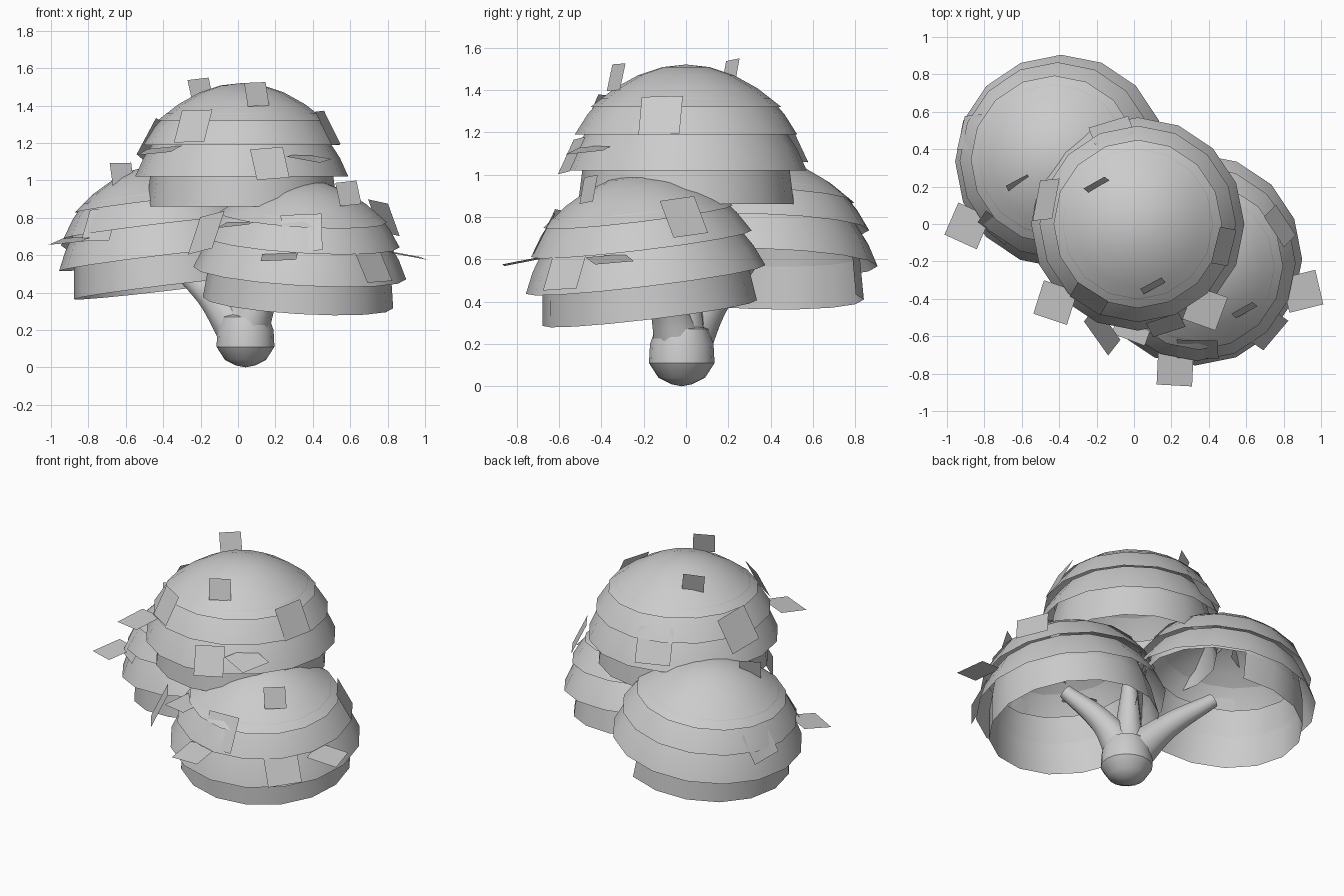
import bpy, bmesh, math, random
from mathutils import Vector, Matrix

if "Cube" in bpy.data.objects:
    bpy.data.objects.remove(bpy.data.objects["Cube"])

SIDES = 16
random.seed(4)


def finish(bm, name, smooth=True):
    me = bpy.data.meshes.new(name)
    bm.to_mesh(me)
    bm.free()
    ob = bpy.data.objects.new(name, me)
    bpy.context.collection.objects.link(ob)
    if smooth:
        bpy.ops.object.select_all(action='DESELECT')
        ob.select_set(True)
        bpy.context.view_layer.objects.active = ob
        bpy.ops.object.shade_smooth_by_angle(angle=math.radians(35))
    return ob


def lathe(bm, profile, skip=None):
    # revolve (radius, z) points; skip = azimuth range in degrees left open
    rings = []
    for r, z in profile:
        if r == 0:
            rings.append([bm.verts.new((0, 0, z))] * SIDES)
        else:
            angles = [2 * math.pi * i / SIDES for i in range(SIDES)]
            rings.append([bm.verts.new((r * math.cos(a), r * math.sin(a), z)) for a in angles])
    for a, b in zip(rings, rings[1:]):
        for i in range(SIDES):
            mid = ((i + .5) * 360 / SIDES + 180) % 360 - 180
            if skip and skip[0] < mid < skip[1]:
                continue
            j = (i + 1) % SIDES
            bm.faces.new(list(dict.fromkeys((a[i], b[i], b[j], a[j]))))


def crown(name, top, normal, notch=None):
    bm = bmesh.new()
    # rounded cap, two overlapping skirts, open drum below
    lathe(bm, [(.45 * t, -.2 * t ** 2) for t in (0, .25, .5, .75, 1)])
    lathe(bm, [(.40, -.16), (.465, -.235), (.525, -.33)])
    lathe(bm, [(.46, -.30), (.525, -.4), (.57, -.5)])
    lathe(bm, [(.44, -.3), (.485, -.46)])
    lathe(bm, [(.485, -.46), (.51, -.66)], notch)
    rot = Vector((0, 0, 1)).rotation_difference(Vector(normal)).to_matrix().to_4x4()
    bm.transform(Matrix.Translation(top) @ rot)
    finish(bm, name)


# three leafy crowns
TOPS = {"top": Vector((.02, 0, 1.52)), "left": Vector((-.45, .35, 1.08)), "right": Vector((.36, -.25, 1))}
crown("crown_top", TOPS["top"], (0, 0, 1))
crown("crown_left", TOPS["left"], (-.12, .03, 1), (-25, 68))
crown("crown_right", TOPS["right"], (.06, -.12, 1))


def branch(name, mid, end):
    # tapered smooth limb from the trunk
    cu = bpy.data.curves.new(name, 'CURVE')
    cu.dimensions = '3D'
    cu.bevel_depth = 1
    cu.bevel_resolution = 2
    cu.resolution_u = 8
    cu.use_fill_caps = True
    sp = cu.splines.new('BEZIER')
    sp.bezier_points.add(2)
    for p, co, r in zip(sp.bezier_points, ((.03, -.02, .17), mid, end), (.13, .08, .045)):
        p.co = co
        p.radius = r
        p.handle_left_type = p.handle_right_type = 'AUTO'
    ob = bpy.data.objects.new(name, cu)
    bpy.context.collection.objects.link(ob)


# trunk with rounded foot, and three branches
bm = bmesh.new()
lathe(bm, [(0, 0), (.05, .01), (.11, .04), (.155, .11), (.15, .2), (.125, .27), (0, .32)])
bm.transform(Matrix.Translation((.04, -.02, 0)))
bmesh.ops.recalc_face_normals(bm, faces=bm.faces[:])
finish(bm, "trunk")
branch("branch_left", (-.15, .12, .39), (-.37, .29, .58))
branch("branch_right", (.15, -.1, .4), (.35, -.22, .6))
branch("branch_top", (.04, 0, .38), (.05, .02, .66))

# loose square leaves: hanging ones face out of their crown,
# lifted ones lie nearly flat, upright ones stand on the caps
HANGING = [(-.24, -.40, 1.29), (.48, -.12, 1.28), (.17, -.54, 1.09), (-.17, -.57, .72),
           (.34, -.67, .72), (.72, -.57, .55), (-.74, -.02, .76), (-.88, .49, .72),
           (-.47, .13, 1.22), (-.12, .5, 1.16), (.78, -.01, .8)]
LIFTED = [(-.42, -.42, 1.16), (.38, -.45, 1.12), (0, -.53, .77), (.22, -.77, .59),
          (.9, -.36, .6), (-.89, -.01, .68)]
UPRIGHT = [(-.2, .21, 1.48), (.1, -.33, 1.46), (.59, -.46, .93), (-.62, .22, 1.03)]


def leaf(bm, pos, normal, size, roll):
    rot = normal.to_track_quat('Z', 'Y').to_matrix().to_4x4()
    m = Matrix.Translation(pos) @ rot @ Matrix.Rotation(math.radians(roll), 4, 'Z')
    bmesh.ops.create_grid(bm, x_segments=1, y_segments=1, size=size / 2, matrix=m)


def outward(pos):
    # direction away from the axis of the crown this leaf hangs on
    p = Vector(pos)
    if p.z > 1.05:
        top = TOPS["top"]
    else:
        top = TOPS["left"] if p.x < -.3 else TOPS["right"]
    d = p - top
    d.z = 0
    return d.normalized()


bm = bmesh.new()
up = Vector((0, 0, 1))
for pos in HANGING:
    leaf(bm, pos, outward(pos) + up * .5, random.uniform(.18, .23), random.uniform(0, 12))
for pos in LIFTED:
    leaf(bm, pos, outward(pos) * .2 + up, .19, random.uniform(10, 35))
for pos in UPRIGHT:
    leaf(bm, pos, Vector((.45, -.85, .25)), .13, random.uniform(0, 12))
finish(bm, "loose_leaves", False)
